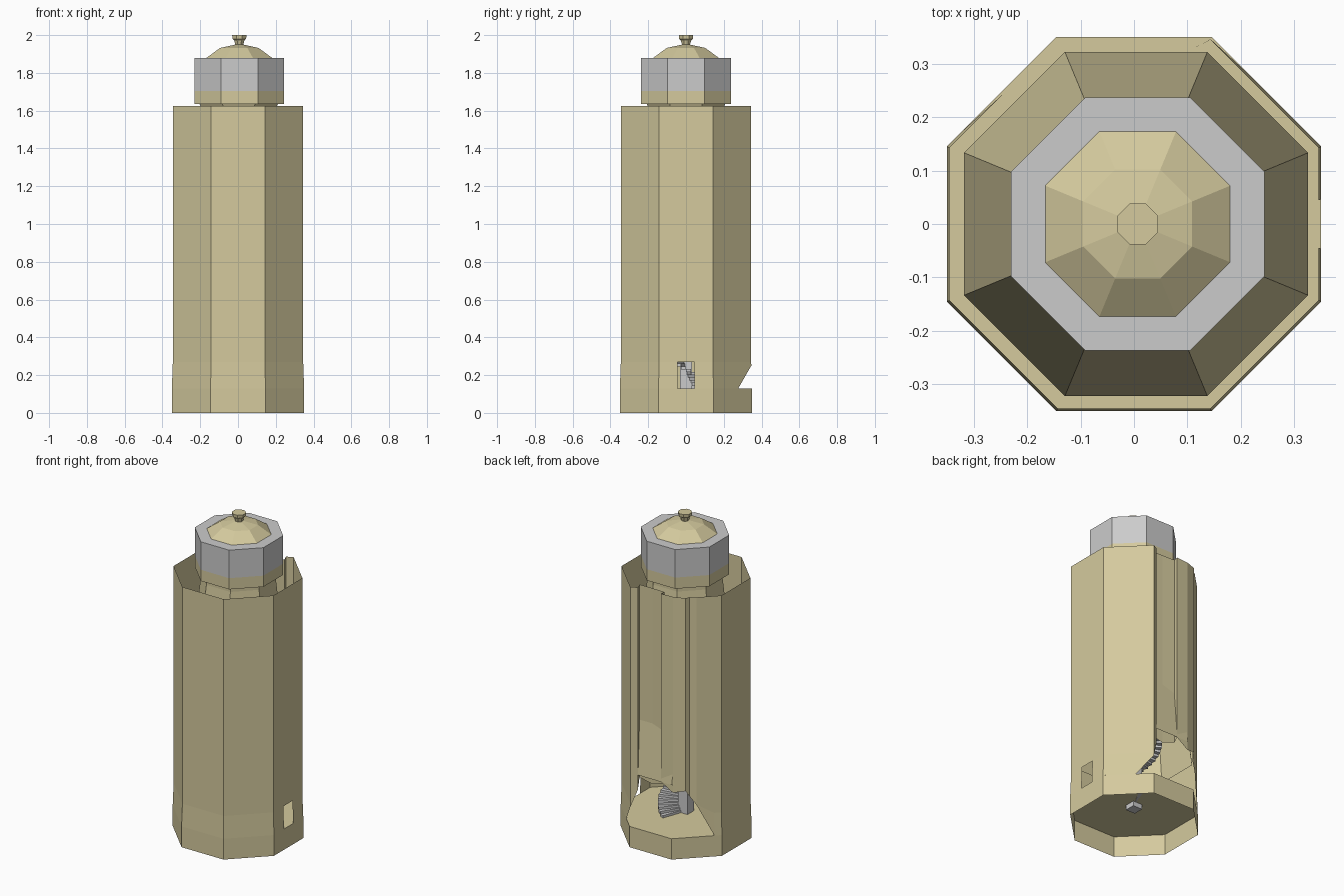
import bpy, bmesh, math
from mathutils import Matrix, Vector

if "Cube" in bpy.data.objects:
    bpy.data.objects.remove(bpy.data.objects["Cube"])

stone = bpy.data.materials.new("sandstone")
stone.diffuse_color = (0.66, 0.59, 0.34, 1)
stone.use_nodes = True
stone.node_tree.nodes["Principled BSDF"].inputs["Base Color"].default_value = stone.diffuse_color


def finish(name, bm, mat=None):
    me = bpy.data.meshes.new(name)
    bm.to_mesh(me)
    bm.free()
    ob = bpy.data.objects.new(name, me)
    bpy.context.collection.objects.link(ob)
    if mat:
        me.materials.append(mat)
    return ob


def octagon_lathe(name, profile, mat=None, cx=0.0, bottom=False, top=False):
    """Stack octagonal rings given as (apothem, z)."""
    bm = bmesh.new()
    rings = []
    for a, z in profile:
        r = a / math.cos(math.pi / 8)
        angles = [math.radians(22.5 + 45 * i) for i in range(8)]
        rings.append([bm.verts.new((cx + r * math.cos(t), r * math.sin(t), z)) for t in angles])
    for lo, hi in zip(rings, rings[1:]):
        for i in range(8):
            j = (i + 1) % 8
            bm.faces.new((lo[i], lo[j], hi[j], hi[i]))
    if bottom:
        bm.faces.new(rings[0][::-1])
    if top:
        bm.faces.new(rings[-1])
    return finish(name, bm, mat)


FLOOR, LINTEL, RIM = 0.13, 0.27, 1.625

# Open-bottomed base with the floor on top
octagon_lathe("base", [(0.35, 0), (0.35, FLOOR)], stone, top=True)

# Outer wall: (x, y, bottom height), clockwise from the broken edge;
# the back and back-left sides are caved in above a ragged opening
w, h = 0.345, 0.143
wall = [(h, w, 0.25), (0.215, 0.273, FLOOR), (w, h, FLOOR), (w, 0.045, FLOOR),
        (w, -0.045, FLOOR), (w, -h, FLOOR), (h, -w, FLOOR), (-h, -w, FLOOR),
        (-w, -h, FLOOR), (-w, h, FLOOR), (-0.315, 0.173, FLOOR),
        (-0.243, 0.245, 0.33), (-0.21, 0.265, 0.38), (-0.20, 0.29, 0.42),
        (-0.13, 0.315, 0.40), (-0.05, 0.32, 0.45), (-0.055, 0.29, 0.43),
        (0.03, 0.287, 0.40), (0.12, 0.287, 0.42), (0.105, 0.325, 0.36)]
bm = bmesh.new()
for i, a in enumerate(wall):
    b = wall[(i + 1) % len(wall)]
    za, zb = a[2], b[2]
    if i == 3:                      # doorway on the right
        za = zb = LINTEL
    def pt(p, z):
        s = 1 + 0.0145 * max(0, min(1, (LINTEL - z) / (LINTEL - FLOOR)))
        return bm.verts.new((p[0] * s, p[1] * s, z))
    levels = [(za, zb), (max(za, LINTEL), max(zb, LINTEL)), (RIM, RIM)]
    for (a0, b0), (a1, b1) in zip(levels, levels[1:]):
        pts = [(b, b0), (a, a0)]
        if a1 > a0:
            pts.append((a, a1))
        if b1 > b0:
            pts.append((b, b1))
        if len(pts) > 2:
            bm.faces.new([pt(p, z) for p, z in pts])
bmesh.ops.remove_doubles(bm, verts=bm.verts, dist=0.0005)
finish("outer_wall", bm, stone)

# Tapered inner shaft carrying the lantern
octagon_lathe("inner_shaft", [(0.322, 0.45), (0.2, 1.60), (0.2, 1.62), (0.21, 1.64)], stone, 0.004)

# Lantern room
CX = 0.007
octagon_lathe("lantern_base", [(0.2, 1.635), (0.237, 1.635), (0.237, 1.705)], stone, CX, bottom=True)
octagon_lathe("lantern_band", [(0.237, 1.705), (0.237, 1.88), (0.17, 1.88)], None, CX)
octagon_lathe("dome", [(0.173, 1.88), (0.102, 1.932), (0.02, 1.95)], stone, CX, top=True)
octagon_lathe("finial", [(0.02, 1.945), (0.027, 1.972), (0.036, 1.98), (0.038, 2.0)],
              stone, CX, top=True)

# Stair post through the floor
bm = bmesh.new()
bmesh.ops.create_cube(bm, size=1, matrix=Matrix.Translation((0, 0, 0.85)) @ Matrix.Diagonal((0.065, 0.065, 1.5, 1)))
finish("stair_post", bm)

# Winding steps, climbing clockwise
bm = bmesh.new()
step, rise = math.radians(10), 0.0145
for k in range(100):
    a1 = math.radians(70) - k * step
    a0 = a1 - step
    z1 = FLOOR + (k + 1) * rise
    z0 = z1 - rise * 1.1
    plan = [(0.03, a0), (0.16, a0), (0.16, a1), (0.03, a1)]
    lo, hi = [[bm.verts.new((r * math.cos(t), r * math.sin(t), z)) for r, t in plan] for z in (z0, z1)]
    bm.faces.new(lo[::-1])
    bm.faces.new(hi)
    for i in range(4):
        j = (i + 1) % 4
        bm.faces.new((lo[i], lo[j], hi[j], hi[i]))
finish("spiral_stairs", bm)
